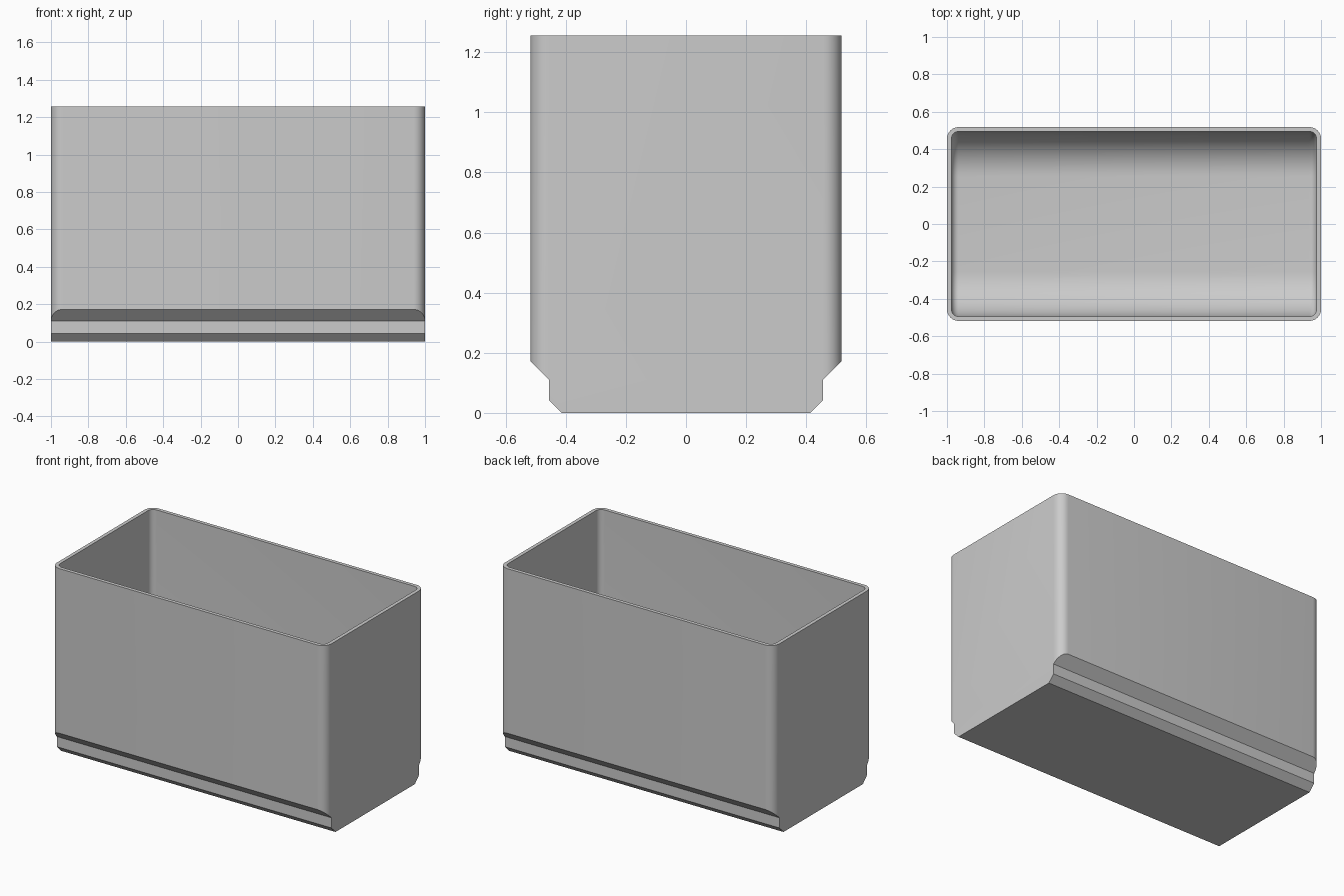
import bpy
import bmesh
import math

if "Cube" in bpy.data.objects:
    bpy.data.objects.remove(bpy.data.objects["Cube"], do_unlink=True)

HALF_X, HALF_Y, TOP = 1.0, 0.518, 1.256
CORNER = 0.062            # outer vertical corner radius
WALL = 0.024              # wall and floor thickness
SCOOP = 0.24              # large fillet along the inner floor
STEPS, SCOOP_STEPS = 8, 16


def stations(half_x, radius):
    """Pairs of x and inset that round both ends of the sweep."""
    angles = [math.pi / 2 * i / STEPS for i in range(STEPS + 1)]
    right = [(half_x - radius * (1 - math.cos(a)), radius * (1 - math.sin(a)))
             for a in angles]
    return right + [(-x, inset) for x, inset in reversed(right)]


def mirrored(half):
    return [(-y, z) for y, z in reversed(half)] + half


def outer_section(inset):
    """Chamfered foot, step and overhang, from the bottom up to the rim."""
    y = HALF_Y - inset
    return mirrored([(0.413, 0), (0.456, 0.043), (0.456, 0.11),
                     (y, 0.11 + y - 0.456), (y, TOP)])


def inner_section(inset):
    """Open channel with a scooped floor edge, inset for the end fillets."""
    y, floor = HALF_Y - WALL - inset, WALL + inset
    r = SCOOP - inset
    half = []
    for i in range(SCOOP_STEPS + 1):
        a = math.pi / 2 * i / SCOOP_STEPS
        half.append((y - r + r * math.sin(a), floor + r - r * math.cos(a)))
    return mirrored(half + [(y, TOP)])


def loft(bm, section, half_x, radius):
    rows = []
    for x, inset in stations(half_x, radius):
        rows.append([bm.verts.new((x, y, z)) for y, z in section(inset)])
    for a, b in zip(rows, rows[1:]):
        for i in range(len(a) - 1):
            bm.faces.new((a[i], a[i + 1], b[i + 1], b[i]))
    bm.faces.new(rows[0])
    bm.faces.new(rows[-1])
    return rows


# Outer shell and cavity
bm = bmesh.new()
outer = loft(bm, outer_section, HALF_X, CORNER)
inner = loft(bm, inner_section, HALF_X - WALL, CORNER - WALL)

# Flat rim joining the two
for side in (0, -1):
    for i in range(len(outer) - 1):
        bm.faces.new((outer[i][side], outer[i + 1][side],
                      inner[i + 1][side], inner[i][side]))
for end in (0, -1):
    bm.faces.new((outer[end][0], outer[end][-1],
                  inner[end][-1], inner[end][0]))

bmesh.ops.remove_doubles(bm, verts=bm.verts, dist=0.0002)
bmesh.ops.recalc_face_normals(bm, faces=bm.faces)
mesh = bpy.data.meshes.new("open_bin")
bm.to_mesh(mesh)
bm.free()

# Material
grey = bpy.data.materials.new("light_grey")
grey.use_nodes = True
colour = (0.6, 0.6, 0.6, 1)
grey.diffuse_color = colour
grey.node_tree.nodes["Principled BSDF"].inputs["Base Color"].default_value = colour
mesh.materials.append(grey)

open_bin = bpy.data.objects.new("open_bin", mesh)
bpy.context.collection.objects.link(open_bin)
bpy.context.view_layer.objects.active = open_bin
open_bin.select_set(True)
bpy.ops.object.shade_smooth_by_angle(angle=math.radians(30))
